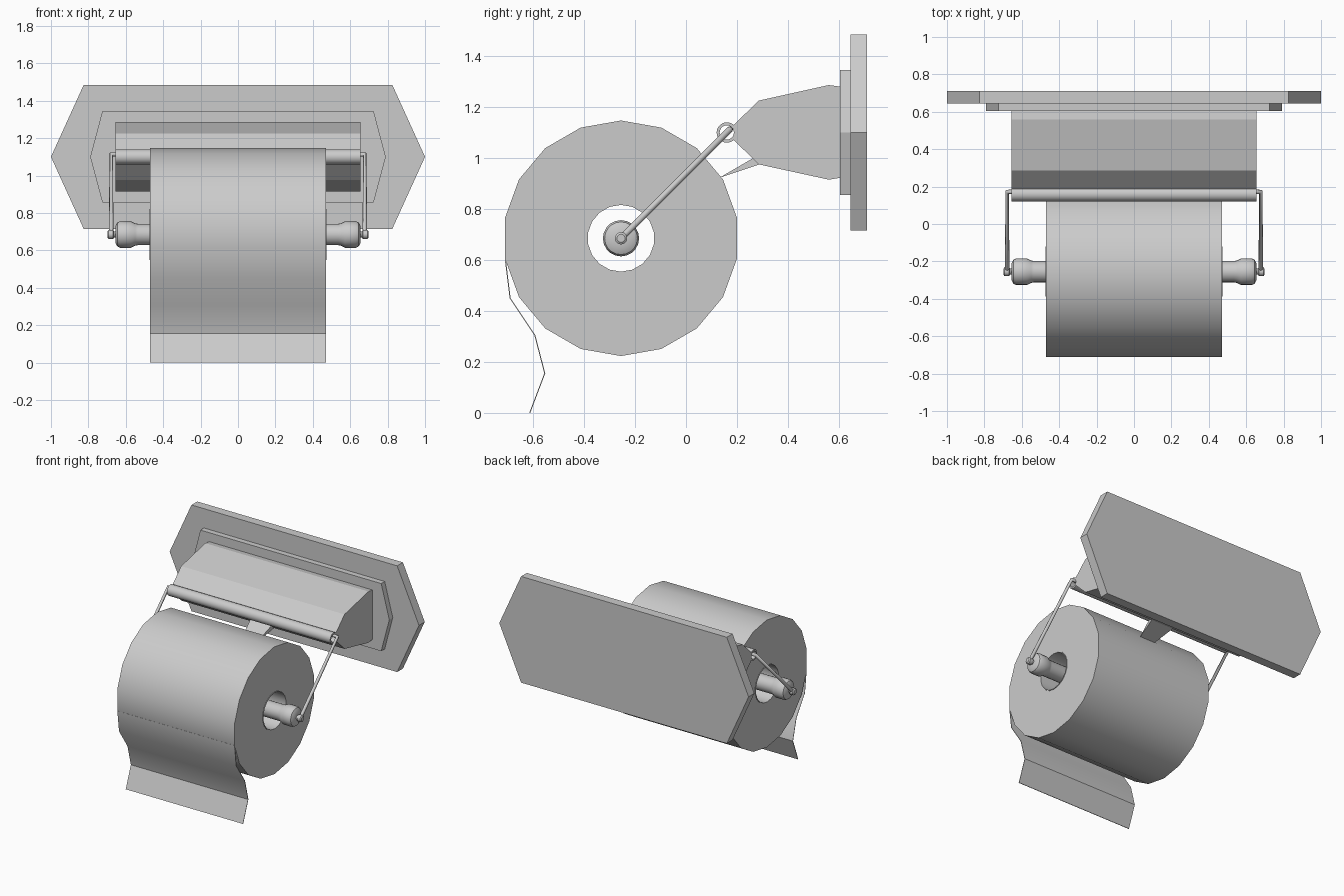
import bpy, bmesh, math
from mathutils import Vector

if "Cube" in bpy.data.objects:
    bpy.data.objects.remove(bpy.data.objects["Cube"])

CY, CZ = -0.255, 0.685          # roll axis
PY, PZ = 0.16, 1.10             # hinge tube axis


def finish(name, bm, smooth=False):
    bmesh.ops.recalc_face_normals(bm, faces=bm.faces)
    me = bpy.data.meshes.new(name)
    bm.to_mesh(me)
    bm.free()
    ob = bpy.data.objects.new(name, me)
    bpy.context.collection.objects.link(ob)
    if smooth:
        bpy.ops.object.select_all(action='DESELECT')
        ob.select_set(True)
        bpy.context.view_layer.objects.active = ob
        bpy.ops.object.shade_smooth_by_angle(angle=math.radians(32))
    return ob


def prism(name, points, offset, smooth=False):
    """Extrude a closed 3D outline along an offset."""
    bm = bmesh.new()
    face = bm.faces.new([bm.verts.new(p) for p in points])
    res = bmesh.ops.extrude_face_region(bm, geom=[face], use_keep_orig=True)
    verts = [g for g in res['geom'] if isinstance(g, bmesh.types.BMVert)]
    bmesh.ops.translate(bm, verts=verts, vec=Vector(offset))
    return finish(name, bm, smooth)


def lathe(name, profile, cy, cz, sides, ring=False):
    """Revolve (x, radius) points about an x axis; ring closes the section."""
    bm = bmesh.new()
    rows = []
    for x, r in profile:
        rows.append([bm.verts.new((x, cy + r * math.sin(2 * math.pi * i / sides),
                                   cz + r * math.cos(2 * math.pi * i / sides)))
                     for i in range(sides)])
    n = len(rows)
    for k in range(n if ring else n - 1):
        a, b = rows[k], rows[(k + 1) % n]
        for i in range(sides):
            j = (i + 1) % sides
            bm.faces.new((a[i], a[j], b[j], b[i]))
    if not ring:
        bm.faces.new(rows[0])
        bm.faces.new(rows[-1])
    return finish(name, bm, True)


def tube(name, half, outer, inner, cy, cz, sides):
    return lathe(name, [(-half, outer), (half, outer), (half, inner), (-half, inner)],
                 cy, cz, sides, ring=True)


def hexagon(half_flat, half_tip, half_h, y):
    return [(-half_tip, y, 1.1), (-half_flat, y, 1.1 - half_h), (half_flat, y, 1.1 - half_h),
            (half_tip, y, 1.1), (half_flat, y, 1.1 + half_h), (-half_flat, y, 1.1 + half_h)]


# Wall plates
prism("wall_plate", hexagon(0.825, 1.0, 0.385, 0.645), (0, 0.066, 0))
prism("inner_plate", hexagon(0.725, 0.79, 0.245, 0.605), (0, 0.04, 0))

# Bracket body
side = [(0.605, 1.28), (0.56, 1.286), (0.285, 1.225), (0.188, 1.13),
        (0.188, 1.07), (0.285, 0.975), (0.56, 0.915), (0.605, 0.922)]
prism("bracket_body", [(-0.655, y, z) for y, z in side], (1.31, 0, 0))

# Hollow hinge tube along the body's nose
tube("hinge_tube", 0.655, 0.04, 0.028, PY, PZ, 20)

# Tapered tab under the bracket, pointing at the roll
bm = bmesh.new()
top = [bm.verts.new((x, 0.29, z)) for z in (1.015, 0.975) for x in (-0.09, 0.09)]
tip = [bm.verts.new((x, 0.13, 0.922)) for x in (-0.06, 0.06)]
for f in ((top[0], top[1], tip[1], tip[0]), (top[2], top[3], tip[1], tip[0]),
          (top[0], top[2], tip[0]), (top[1], top[3], tip[1]),
          (top[0], top[1], top[3], top[2])):
    bm.faces.new(f)
finish("paper_tab", bm)

# Paper roll and cardboard core
tube("paper_roll", 0.47, 0.462, 0.134, CY, CZ, 18)
tube("roll_core", 0.474, 0.136, 0.131, CY, CZ, 18)

# Hanging sheet
front = [(-0.711, 0.605), (-0.692, 0.45), (-0.595, 0.305), (-0.556, 0.155), (-0.615, 0.0)]
loop = front + [(y + 0.004, z) for y, z in reversed(front)]
prism("hanging_sheet", [(-0.47, y, z) for y, z in loop], (0.94, 0, 0), True)

# Spindle with bulbous ends, pins and small end knobs
half = [(0.0, 0.057), (0.535, 0.057), (0.55, 0.06), (0.572, 0.071), (0.63, 0.071),
        (0.645, 0.064), (0.655, 0.045), (0.656, 0.016), (0.663, 0.016),
        (0.667, 0.024), (0.692, 0.024), (0.698, 0.016)]
lathe("spindle", [(-x, r) for x, r in reversed(half[1:])] + half[1:], CY, CZ, 20)

# Wire arms from the hinge tube to the spindle
for s, label in ((-1, "left"), (1, "right")):
    cu = bpy.data.curves.new(label + "_arm", 'CURVE')
    cu.dimensions = '3D'
    cu.bevel_depth = 0.0125
    cu.bevel_resolution = 2
    cu.use_fill_caps = True
    path = [(0.63, PY + 0.012, PZ + 0.012), (0.678, PY + 0.012, PZ + 0.012), (0.678, CY, CZ)]
    sp = cu.splines.new('POLY')
    sp.points.add(len(path) - 1)
    for p, (x, y, z) in zip(sp.points, path):
        p.co = (s * x, y, z, 1)
    bpy.context.collection.objects.link(bpy.data.objects.new(label + "_arm", cu))
